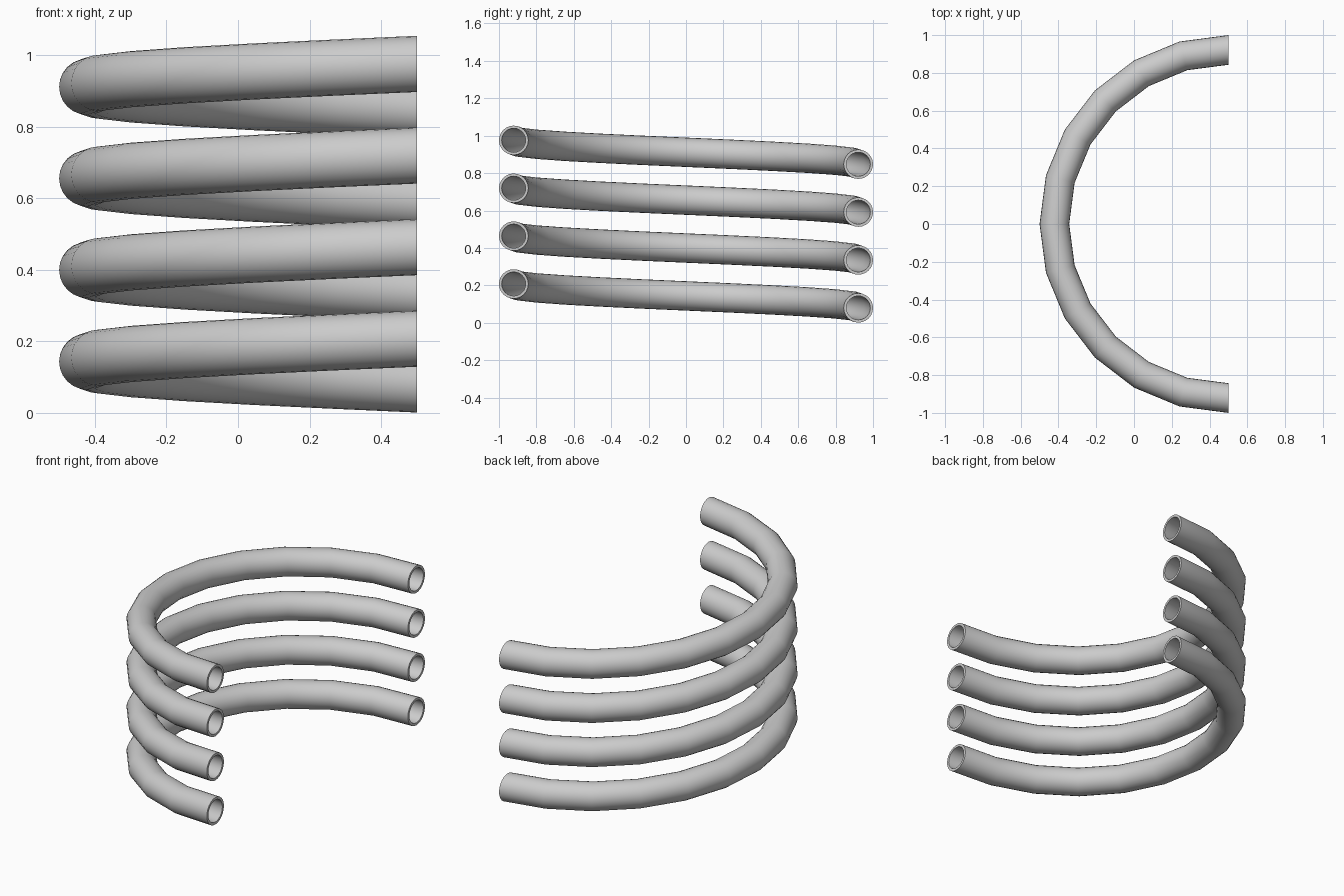
import bpy, bmesh
from math import sin, cos, pi

if "Cube" in bpy.data.objects:
    bpy.data.objects.remove(bpy.data.objects["Cube"])

R, R_OUT, R_IN = 0.9215, 0.0785, 0.064   # coil radius, tube outer and bore radius
PITCH, COILS = 0.256, 4
STEPS, SIDES = 12, 24                    # 15 degree steps along each half turn


def half_coil(name, z0):
    """Hollow tube swept along half a helix turn, open side facing +x."""
    bm = bmesh.new()
    stations = []
    for i in range(STEPS + 1):
        a = pi / 2 + pi * i / STEPS
        zc = z0 + PITCH * 0.5 * i / STEPS
        loops = []
        for r in (R_OUT, R_IN):
            loop = []
            for k in range(SIDES):
                t = 2 * pi * k / SIDES
                d = R + r * cos(t)
                loop.append(bm.verts.new((0.5 + d * cos(a), d * sin(a), zc + r * sin(t))))
            loops.append(loop)
        stations.append(loops)

    def bridge(p, q):
        for k in range(SIDES):
            n = (k + 1) % SIDES
            bm.faces.new((p[k], p[n], q[n], q[k]))

    # outer skin and bore
    for s, e in zip(stations, stations[1:]):
        bridge(s[0], e[0])
        bridge(e[1], s[1])
    # annular cut ends
    bridge(stations[0][1], stations[0][0])
    bridge(stations[-1][0], stations[-1][1])
    bmesh.ops.recalc_face_normals(bm, faces=bm.faces)

    mesh = bpy.data.meshes.new(name)
    bm.to_mesh(mesh)
    bm.free()
    obj = bpy.data.objects.new(name, mesh)
    bpy.context.collection.objects.link(obj)
    bpy.ops.object.select_all(action='DESELECT')
    obj.select_set(True)
    bpy.context.view_layer.objects.active = obj
    bpy.ops.object.shade_smooth_by_angle(angle=pi / 6)


# stack of identical half turns
for c in range(COILS):
    half_coil(f"half_coil_{c + 1}", R_OUT + 0.001 + PITCH * c)
